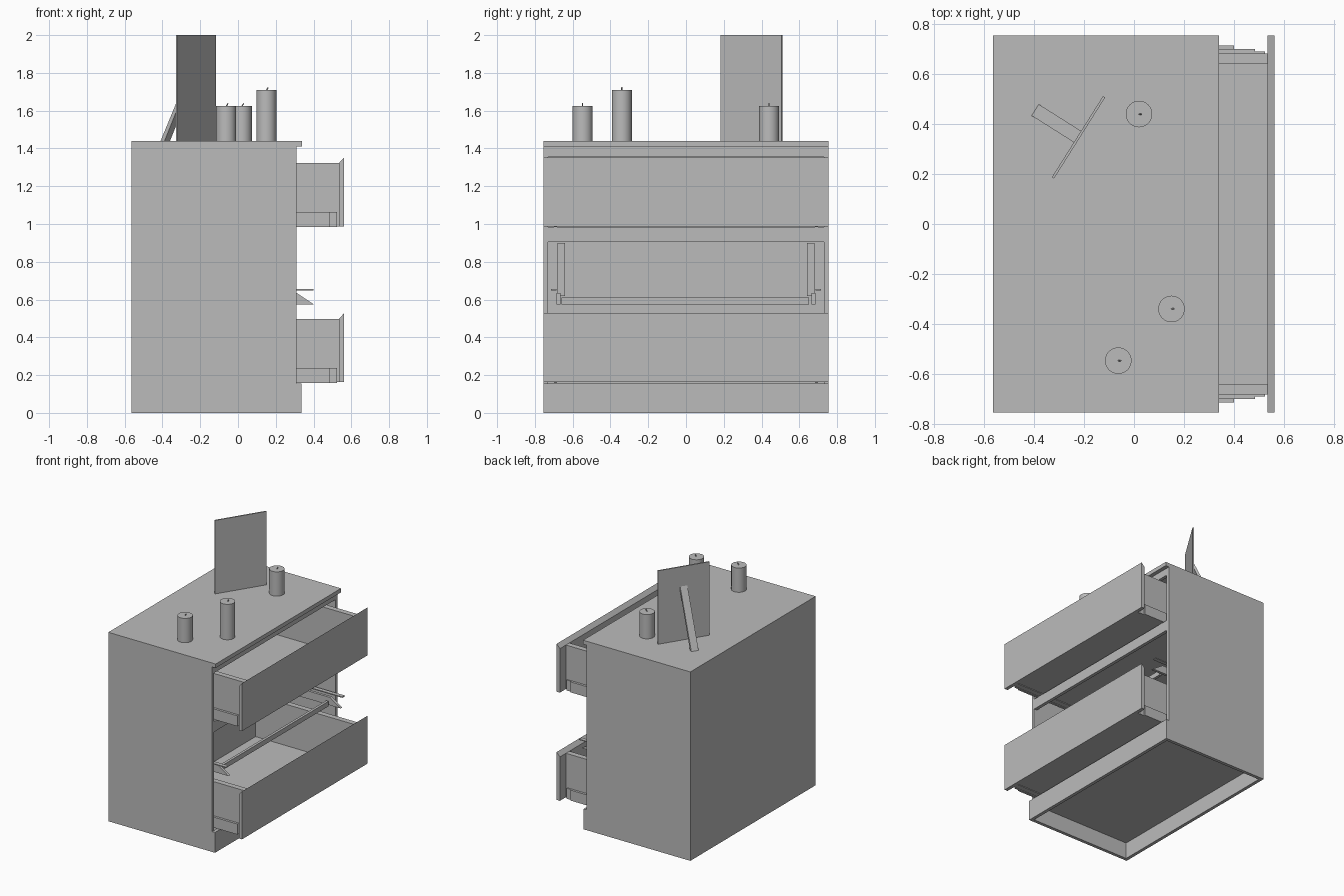
import bpy, bmesh, math
from mathutils import Vector

old = bpy.data.objects.get("Cube")
if old:
    bpy.data.objects.remove(old, do_unlink=True)

GREY = (0.5, 0.5, 0.5, 1)
mat = bpy.data.materials.new("plain grey")
mat.use_nodes = True
mat.diffuse_color = GREY
mat.node_tree.nodes["Principled BSDF"].inputs["Base Color"].default_value = GREY


def finish(name, bm):
    bmesh.ops.recalc_face_normals(bm, faces=bm.faces)
    mesh = bpy.data.meshes.new(name)
    bm.to_mesh(mesh)
    bm.free()
    ob = bpy.data.objects.new(name, mesh)
    bpy.context.collection.objects.link(ob)
    mesh.materials.append(mat)
    return ob


def box(name, x, y, z):
    """Box from (min, max) ranges on each axis."""
    bm = bmesh.new()
    bmesh.ops.create_cube(bm, size=1)
    for v in bm.verts:
        v.co = Vector([(r[0] + r[1]) / 2 + c * (r[1] - r[0])
                       for r, c in zip((x, y, z), v.co)])
    return finish(name, bm)


def prism(name, profile, y):
    """Extrude an (x, z) profile along y."""
    bm = bmesh.new()
    face = bm.faces.new([bm.verts.new((px, y[0], pz)) for px, pz in profile])
    ext = bmesh.ops.extrude_face_region(bm, geom=[face])["geom"]
    for v in ext:
        if isinstance(v, bmesh.types.BMVert):
            v.co.y = y[1]
    return finish(name, bm)


def sides(name, x, y, z):
    """Matching boxes on the +y and -y sides."""
    box("left_" + name, x, y, z)
    box("right_" + name, x, (-y[1], -y[0]), z)


BACK, FRONT, HALF, TOP = -0.565, 0.31, 0.755, 1.44
INNER = 0.73

# Carcass
sides("side_panel", (BACK, FRONT), (INNER, HALF), (0, 1.41))
box("back_panel", (BACK, BACK + 0.025), (-INNER, INNER), (0, 1.41))
box("top_panel", (BACK, 0.34), (-HALF, HALF), (1.41, TOP))
box("plinth", (FRONT, 0.335), (-HALF, HALF), (0, 0.155))
box("bottom_panel", (BACK + 0.025, FRONT), (-INNER, INNER), (0.125, 0.15))
box("top_rail", (0.285, FRONT), (-INNER, INNER), (1.355, 1.41))
box("middle_rail", (0.285, FRONT), (-INNER, INNER), (0.905, 0.985))
box("lower_crossbar", (0.29, 0.31), (-0.66, 0.65), (0.575, 0.612))


# Drawers pulled open
def drawer(name, z):
    sides(name + "_side", (-0.3, 0.535), (0.64, 0.682), (z + 0.005, z + 0.34))
    sides(name + "_runner", (-0.45, 0.485), (0.682, 0.7), (z, z + 0.08))
    sides(name + "_runner_tip", (0.485, 0.525), (0.682, 0.69), (z, z + 0.08))
    box(name + "_back", (-0.33, -0.3), (-0.682, 0.682), (z + 0.005, z + 0.34))
    box(name + "_floor", (-0.3, 0.535), (-0.64, 0.64), (z + 0.01, z + 0.025))
    prism(name + "_front", [(0.535, z + 0.005), (0.562, z + 0.005),
                            (0.562, z + 0.37), (0.535, z + 0.34)], (-HALF, HALF))


drawer("lower_drawer", 0.158)
drawer("upper_drawer", 0.983)

# Empty runners in the middle bay
for label, s in (("left", 1), ("right", -1)):
    prism(label + "_bare_runner", [(-0.3, 0.575), (0.4, 0.575), (0.31, 0.635),
                                   (-0.3, 0.635)], (s * 0.665, s * 0.685))
    box(label + "_runner_strip", (-0.3, 0.4), sorted((s * 0.685, s * 0.715)),
        (0.648, 0.655))
    box(label + "_runner_upright", (-0.3, -0.27), sorted((s * 0.64, s * 0.68)),
        (0.62, 0.9))


# Candles with wicks
def cylinder(name, x, y, z0, z1, radius, count):
    bpy.ops.mesh.primitive_cylinder_add(vertices=count, radius=radius,
                                        depth=z1 - z0, location=(x, y, (z0 + z1) / 2))
    ob = bpy.context.object
    ob.name = name
    ob.data.materials.append(mat)
    bpy.ops.object.shade_smooth_by_angle()
    return ob


for i, (x, y, z) in enumerate([(0.02, 0.44, 1.625), (0.15, -0.34, 1.71),
                               (-0.063, -0.547, 1.625)], 1):
    cylinder(f"candle_{i}", x, y, TOP, z, 0.053, 32)
    wick = cylinder(f"wick_{i}", x + 0.005, y, z - 0.005, z + 0.015, 0.003, 8)
    wick.rotation_euler.y = math.radians(30)

# Picture frame, built facing +x and turned about its centre
turn = math.atan2(-0.205, 0.325)
centre = Vector((-0.222, 0.347, 0))
panel = box("picture_panel", (-0.005, 0.005), (-0.192, 0.192), (TOP, 2))
strut = prism("picture_strut", [(-0.205, TOP), (-0.18, TOP), (-0.005, 1.81),
                                (-0.005, 1.85)], (-0.027, 0.027))
for ob in (panel, strut):
    ob.location = centre
    ob.rotation_euler.z = turn
